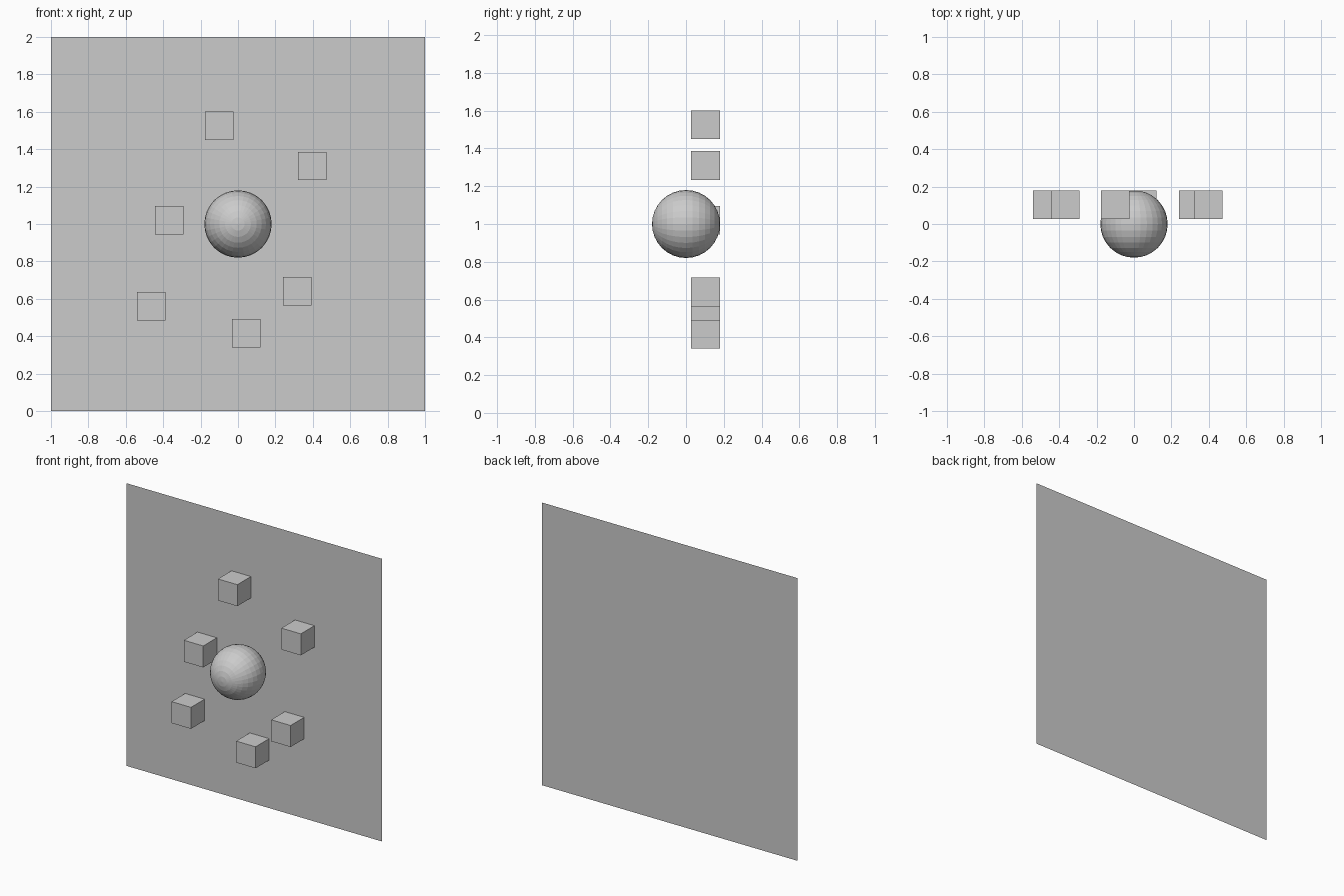
import bpy
from math import pi

default = bpy.data.objects.get("Cube")
if default:
    bpy.data.objects.remove(default, do_unlink=True)

# One plain grey for everything
grey = bpy.data.materials.new("plain_grey")
grey.use_nodes = True
colour = (0.6, 0.6, 0.6, 1)
grey.diffuse_color = colour
grey.node_tree.nodes["Principled BSDF"].inputs["Base Color"].default_value = colour

RADIUS = 0.18
BOX = 0.152


def finish(name):
    obj = bpy.context.object
    obj.name = obj.data.name = name
    obj.data.materials.clear()
    obj.data.materials.append(grey)


# Upright back panel, a single sheet facing the front
bpy.ops.mesh.primitive_plane_add(size=2, location=(0, RADIUS, 1), rotation=(pi / 2, 0, 0))
finish("back_panel")

# Faceted ball with its poles along y
bpy.ops.mesh.primitive_uv_sphere_add(segments=32, ring_count=16, radius=RADIUS,
                                     location=(0, 0, 1), rotation=(pi / 2, 0, 0))
finish("center_ball")

# Boxes resting against the panel, scattered around the ball
spots = [(-0.10, 1.525), (0.397, 1.31), (-0.367, 1.02),
         (0.317, 0.64), (-0.463, 0.56), (0.043, 0.416)]
for i, (x, z) in enumerate(spots, 1):
    bpy.ops.mesh.primitive_cube_add(size=BOX, location=(x, RADIUS - BOX / 2 - 0.001, z))
    finish(f"wall_box_{i}")
